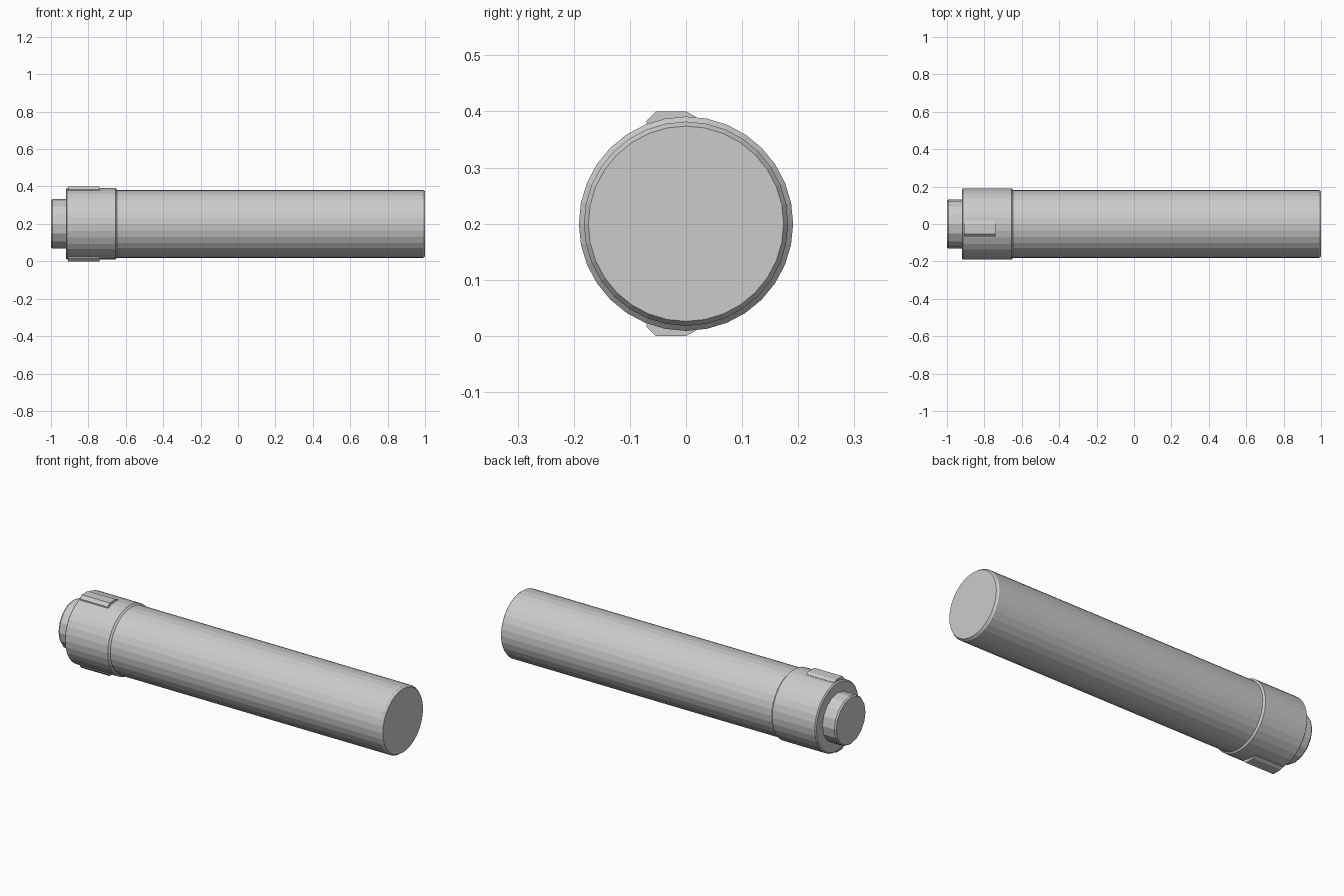
import bpy, bmesh
from math import cos, sin, pi

if "Cube" in bpy.data.objects:
    bpy.data.objects.remove(bpy.data.objects["Cube"])

AXIS_Z = 0.2


def finish(name, bm):
    bmesh.ops.recalc_face_normals(bm, faces=bm.faces)
    mesh = bpy.data.meshes.new(name)
    bm.to_mesh(mesh)
    bm.free()
    obj = bpy.data.objects.new(name, mesh)
    bpy.context.collection.objects.link(obj)
    return obj


def lathe(name, profile, sides):
    """Closed solid turned around the long axis from (x, radius) points."""
    bm = bmesh.new()
    rings = [[bm.verts.new((x, r * sin(2 * pi * i / sides),
                            AXIS_Z + r * cos(2 * pi * i / sides)))
              for i in range(sides)] for x, r in profile]
    for a, b in zip(rings, rings[1:]):
        for i in range(sides):
            j = (i + 1) % sides
            bm.faces.new((a[i], a[j], b[j], b[i]))
    bm.faces.new(rings[0])
    bm.faces.new(rings[-1])
    return finish(name, bm)


def key(name, side):
    """Raised lug with chamfered long edges; side is +1 top, -1 bottom."""
    section = [(-0.07, 0.165), (-0.07, 0.184), (-0.054, 0.2),
               (0.0, 0.2), (0.017, 0.191), (0.017, 0.165)]
    bm = bmesh.new()
    ends = [[bm.verts.new((x, y, AXIS_Z + side * h)) for y, h in section]
            for x in (-0.91, -0.74)]
    for i in range(len(section)):
        j = (i + 1) % len(section)
        bm.faces.new((ends[0][i], ends[0][j], ends[1][j], ends[1][i]))
    for ring in ends:
        bm.faces.new(ring)
    return finish(name, bm)


# Long barrel and wider collar, with chamfered ends and a small step
lathe("barrel_and_collar", [(-0.92, 0.184), (-0.914, 0.191), (-0.656, 0.191),
                            (-0.647, 0.182), (0.988, 0.182), (1.0, 0.174)], 32)

# Narrow stub at the back end
lathe("end_stub", [(-1.0, 0.126), (-0.992, 0.132), (-0.915, 0.132)], 16)

# Locking lugs above and below the collar
for label, side in (("top", 1), ("bottom", -1)):
    key(label + "_lug", side)
